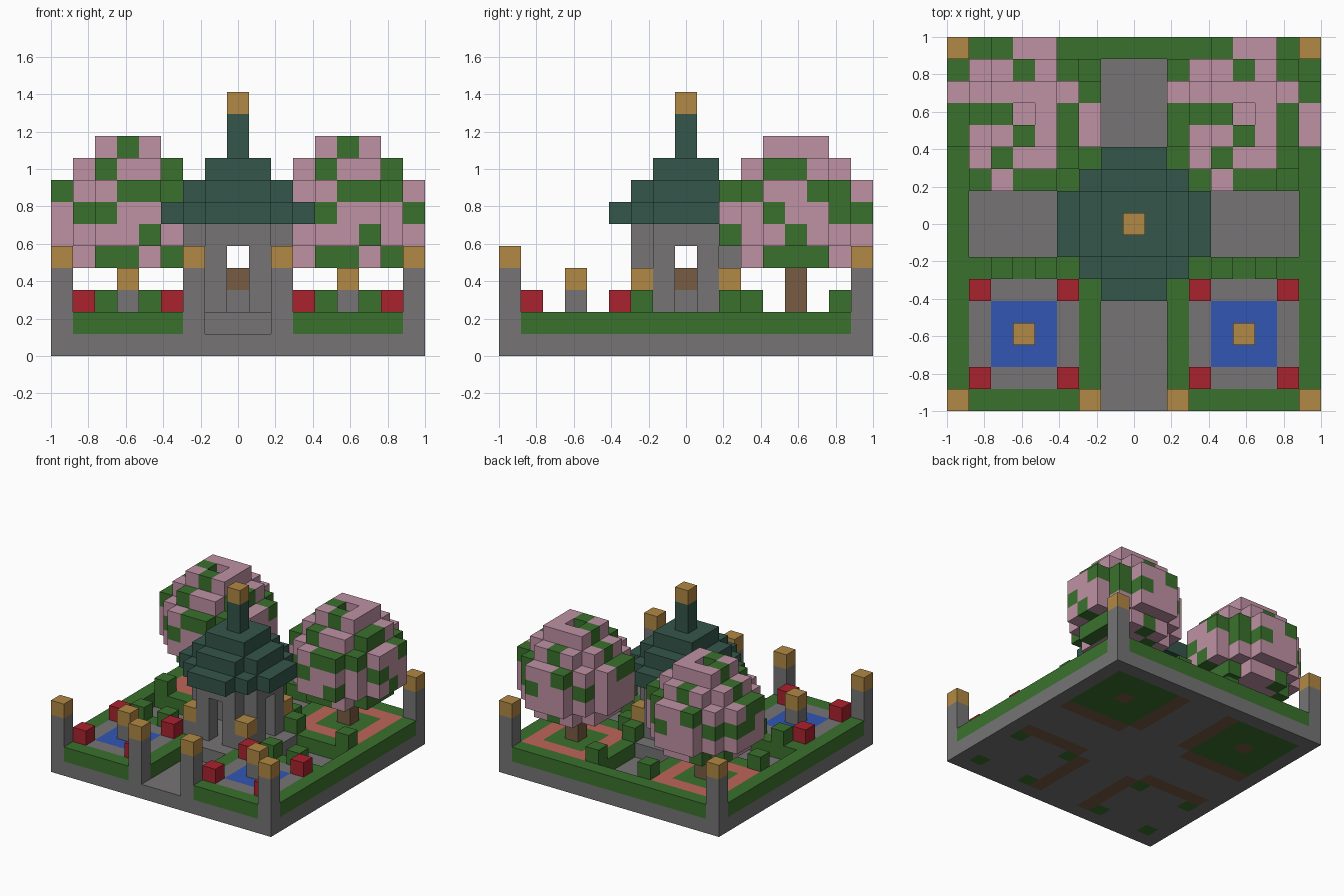
import bpy, bmesh, random
from mathutils import Vector
from itertools import product

random.seed(4)
if "Cube" in bpy.data.objects:
    bpy.data.objects.remove(bpy.data.objects["Cube"])

N = 17            # blocks along each side
S = 2 / N         # block size
MID = 8


def material(name, rgb):
    m = bpy.data.materials.new(name)
    m.use_nodes = True
    m.diffuse_color = (*rgb, 1)
    m.node_tree.nodes["Principled BSDF"].inputs["Base Color"].default_value = (*rgb, 1)
    return m


MATS = {
    "stone": material("grey stone", (.18, .175, .178)),
    "leaf": material("green leaf", (.042, .165, .027)),
    "pink": material("pink blossom", (.52, .285, .37)),
    "gold": material("gold lamp", (.44, .246, .058)),
    "teal": material("teal roof", (.035, .092, .071)),
    "red": material("red flower", (.40, .016, .027)),
    "blue": material("blue water", (.032, .093, .456)),
    "wood": material("brown wood", (.188, .107, .054)),
    "clay": material("terracotta", (.51, .127, .102)),
}


def blocks(name, cells):
    """Make one object from a {(x, y, z): colour} map, keeping only outer faces."""
    bm = bmesh.new()
    used = sorted(set(cells.values()))
    corners = {}

    def corner(p):
        if p not in corners:
            corners[p] = bm.verts.new(((p[0] - N / 2) * S, (p[1] - N / 2) * S, p[2] * S))
        return corners[p]

    for c, colour in cells.items():
        for axis, side in product(range(3), (0, 1)):
            near = list(c)
            near[axis] += 2 * side - 1
            if tuple(near) in cells:
                continue
            u, v = (axis + 1) % 3, (axis + 2) % 3
            loop = []
            for du, dv in ((0, 0), (1, 0), (1, 1), (0, 1)):
                p = list(c)
                p[axis] += side
                p[u] += du
                p[v] += dv
                loop.append(corner(tuple(p)))
            face = bm.faces.new(loop if side else loop[::-1])
            face.material_index = used.index(colour)
    mesh = bpy.data.meshes.new(name)
    bm.to_mesh(mesh)
    bm.free()
    for colour in used:
        mesh.materials.append(MATS[colour])
    ob = bpy.data.objects.new(name, mesh)
    bpy.context.collection.objects.link(ob)
    return ob


def box(xs, ys, zs, colour):
    return {c: colour for c in product(xs, ys, zs)}


def disc(limit, zs, colour, cx=MID, cy=MID):
    """Round layer of blocks: squared distance from the centre up to limit."""
    return {(cx + i, cy + j, z): colour for i, j in product(range(-3, 4), repeat=2)
            for z in zs if i * i + j * j <= limit}


def flip(i):
    return N - 1 - i


def mirrored(cells):
    return {**cells, **{(flip(x), y, z): k for (x, y, z), k in cells.items()}}


# Base slab, with soil under the planting
base = box(range(N), range(N), [0], "stone")
near, far = range(1, 6), range(11, 16)
for run in (near, far):
    base.update(mirrored(box([10], run, [0], "wood")))
    base.update(mirrored(box(far, [6 if run is near else 10], [0], "wood")))
base.update(mirrored(box(far, far, [0], "leaf")))
base.update(mirrored(box([13], [13], [0], "wood")))
base.update(mirrored(box([11, 15], [1, 5], [0], "leaf")))
blocks("base_slab", base)

# Hedges around the edge and beside the paths
hedge = box([16], range(1, 16), [1], "leaf")
hedge.update(box(range(8, 16), [16], [1], "leaf"))
hedge.update(box(far, [0, 6, 10], [1], "leaf"))
hedge.update(box([10], [*near, *far], [1], "leaf"))
blocks("hedges", mirrored(hedge))

# Clipped bushes on the inner hedges
bush = box([12, 14], [6], [2], "leaf")
bush.update(box([11, 15], [10], [2], "leaf"))
bush.update(box([10], [11, 15], [2], "leaf"))
blocks("bushes", mirrored(bush))

# Lamp posts at the corners and the entrance
for label, x, y in (("front_corner", 16, 0), ("back_corner", 16, 16), ("entrance", 10, 0)):
    post = box([x], [y], [1, 2, 3], "stone")
    post[x, y, 4] = "gold"
    blocks(label + "_posts", mirrored(post))

# Fountain courts with flowers
court = box(far, near, [1], "stone")
court.update(box(range(12, 15), range(2, 5), [1], "blue"))
court.update(box([13], [3], [1, 2], "stone"))
court[13, 3, 3] = "gold"
blocks("fountain_courts", mirrored(court))
blocks("flowers", mirrored(box([11, 15], [1, 5], [2], "red")))

# Tree beds and trunks
bed = box(far, far, [1], "clay")
bed.update(box(range(12, 15), range(12, 15), [1], "leaf"))
blocks("tree_beds", mirrored(bed))
blocks("tree_trunks", mirrored(box([13], [13], [2, 3], "wood")))

# Pavilion: platform, columns, corner lamps, table, beam
blocks("pavilion_platform", disc(10, [1], "stone"))
columns = {}
for i, j in product((6, 7, 9, 10), repeat=2):
    if (i in (7, 9)) != (j in (7, 9)):
        columns.update(box([i], [j], [2, 3, 4], "stone"))
blocks("pavilion_columns", columns)
lamp = box([10], [6, 10], [2], "stone")
lamp.update(box([10], [6, 10], [3], "gold"))
blocks("pavilion_lamps", mirrored(lamp))
blocks("table", {(MID, MID, 2): "stone", (MID, MID, 3): "wood"})
blocks("pavilion_beam", disc(5, [5], "stone"))

# Stepped roof with a gold finial
roof = {}
for z, limit in ((6, 10), (7, 5), (8, 2), (9, 0), (10, 0)):
    roof.update(disc(limit, [z], "teal"))
blocks("pavilion_roof", roof)
blocks("roof_finial", {(MID, MID, 11): "gold"})

# Blossom patterns: P is blossom, G is leaf
TOP = ["..GPP..", ".PPGPG.", "PPPPPPG", "GGGPPGP", "GPPGPGP", ".PGPPG.", "..PGG.."]
FRONT = ["..PGP..", ".PGGPG.", "GPGPPPP", "PGGPPPG", "PPPPGPP", ".PGGPG."]
SIDE = ["..PPP..", ".PPGPG.", "GPPPPPP", "PPPPPGG", "PPPGPPP", ".PPGGP."]


def canopy(cx, cy):
    shape = {}
    for z, limit in ((4, 5), (5, 10), (6, 10), (7, 10), (8, 5), (9, 2)):
        shape.update(disc(limit, [z], "pink", cx, cy))
    del shape[cx, cy, 9]
    for x, y, z in list(shape):
        i, j = x - cx + 3, y - cy + 3
        if (x, y, z + 1) not in shape:
            mark = TOP[6 - j][i]
        elif (x, y - 1, z) not in shape:
            mark = FRONT[9 - z][i]
        elif (x + 1, y, z) not in shape:
            mark = SIDE[9 - z][j]
        else:
            mark = random.choice("PPPG")
        shape[x, y, z] = "leaf" if mark == "G" else "pink"
    return shape


blocks("left_tree_canopy", canopy(13, 13))
blocks("right_tree_canopy", canopy(3, 13))
